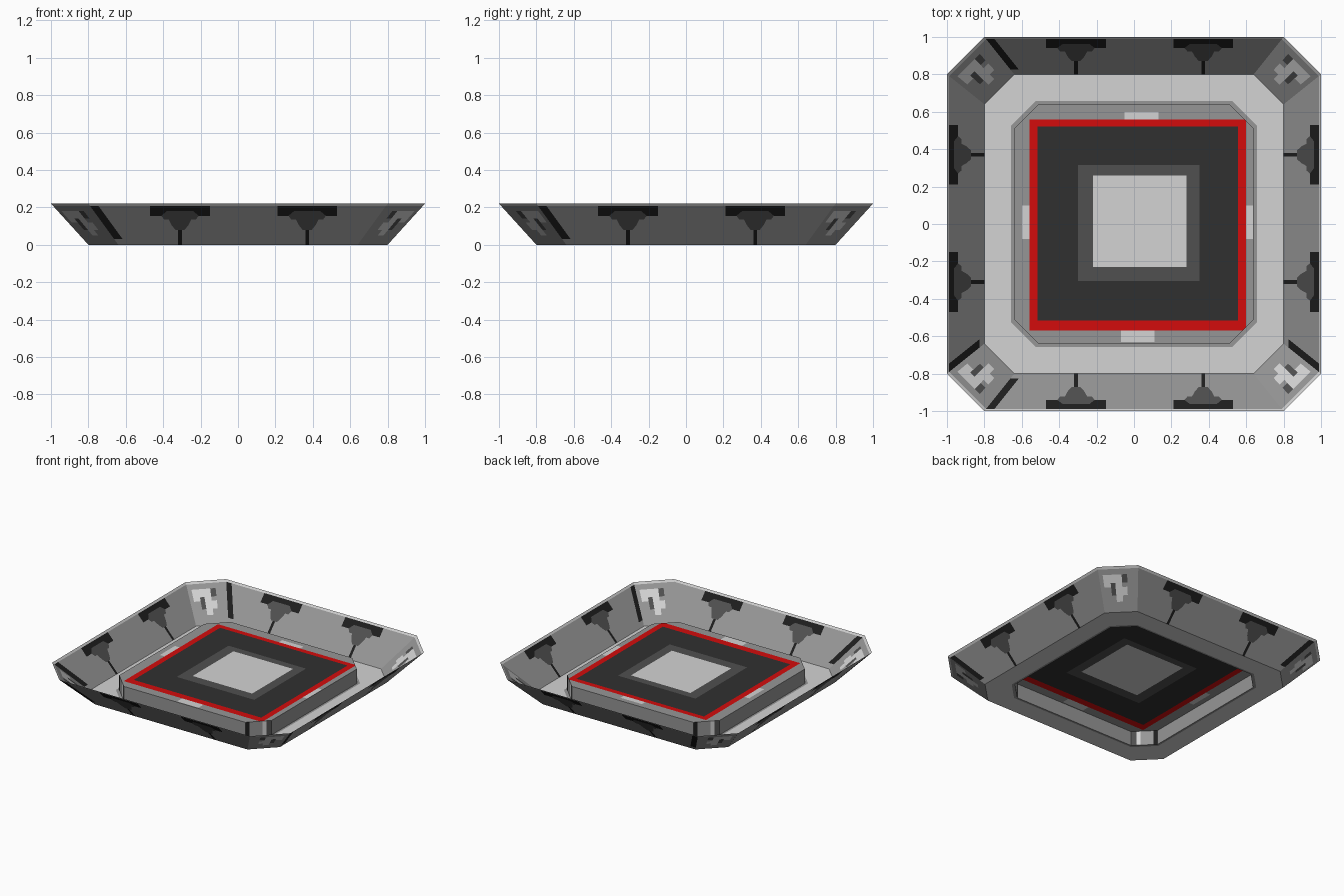
import bpy, bmesh
from mathutils import Vector

if "Cube" in bpy.data.objects:
    bpy.data.objects.remove(bpy.data.objects["Cube"])

# ---- flat colours ----
def colour(name, srgb):
    m = bpy.data.materials.new(name)
    m.diffuse_color = [((c / 255 + 0.055) / 1.055) ** 2.4 for c in srgb] + [1]
    m.use_nodes = True
    m.node_tree.nodes["Principled BSDF"].inputs["Base Color"].default_value = m.diffuse_color
    return m

MATS = [colour("mid grey", (150, 150, 150)), colour("pale grey", (212, 212, 212)),
        colour("charcoal", (48, 48, 48)), colour("black", (30, 30, 30)),
        colour("dark grey", (80, 80, 80)), colour("red", (212, 12, 12)),
        colour("rim grey", (205, 205, 205))]
GREY, PALE, CHARCOAL, BLACK, DARK, RED, RIM = range(7)
H = 0.22        # rim height
TOP = 0.11      # platform height


def finish(name, bm):
    bmesh.ops.remove_doubles(bm, verts=bm.verts, dist=1e-5)
    me = bpy.data.meshes.new(name)
    bm.to_mesh(me)
    bm.free()
    for m in MATS:
        me.materials.append(m)
    ob = bpy.data.objects.new(name, me)
    bpy.context.collection.objects.link(ob)


def face(bm, pts, mat, facing):
    f = bm.faces.new([bm.verts.new(p) for p in pts])
    f.material_index = mat
    f.normal_update()
    if f.normal.dot(Vector(facing)) < 0:
        f.normal_flip()
    return f


def octagon(a, b, z):
    return [(a, -b, z), (a, b, z), (b, a, z), (-b, a, z),
            (-a, b, z), (-a, -b, z), (-b, -a, z), (b, -a, z)]


def depth(z):
    return 0.8 + 0.2 * z / H


def edge(z):
    return 0.64 + 0.16 * z / H


# ---- sloped side walls with T-shaped brackets ----
# rows: z low, z high, (black, dark) half widths at low and at high, end stripe
ROWS = [(0.0, 0.03, (.01, 0), (.01, 0), 0), (0.03, 0.08, (.01, 0), (.01, 0), 1),
        (0.08, 0.105, (.025, .025), (.045, .045), 1), (0.105, 0.135, (.045, .045), (.06, .06), 1),
        (0.135, 0.155, (.085, .085), (.10, .10), 1), (0.155, 0.18, (.16, .10), (.16, .07), 1),
        (0.18, 0.207, (.16, 0), (.16, 0), 1), (0.207, H, (0, 0), (0, 0), 0)]


def breaks(z, half, stripe):
    b, g = half
    pts = [-edge(z), -edge(z) + 0.045 * stripe]
    for c in (-0.31, 0.37):
        pts += [c - b, c - g, c + g, c + b]
    return pts + [edge(z)]


CELLS = [BLACK, GREY, BLACK, DARK, BLACK, GREY, BLACK, DARK, BLACK, GREY]
WALLS = {"front": lambda u, d, z: (u, -d, z), "back": lambda u, d, z: (u, d, z),
         "left": lambda u, d, z: (-d, u, z), "right": lambda u, d, z: (d, u, z)}
for side, place in WALLS.items():
    bm = bmesh.new()
    for z0, z1, lo, hi, stripe in ROWS:
        a, b = breaks(z0, lo, stripe), breaks(z1, hi, stripe)
        for i, mat in enumerate(CELLS):
            if a[i + 1] - a[i] + b[i + 1] - b[i] < 1e-4:
                continue
            mat = RIM if z0 > 0.2 else mat
            face(bm, [place(a[i], depth(z0), z0), place(a[i + 1], depth(z0), z0),
                      place(b[i + 1], depth(z1), z1), place(b[i], depth(z1), z1)],
                 mat, (0, 0, 1))
    finish(side + "_wall", bm)

# ---- corner panels with pale painted patches ----
ZS = [0, 0.05, 0.08, 0.12, 0.14, 0.18, 0.207, H]
TS = [0, 0.1, 0.28, 0.4, 0.58, 0.72, 1]
PATCH = {(1, 3): PALE, (2, 3): PALE, (3, 3): PALE, (4, 3): PALE, (4, 2): PALE,
         (2, 4): PALE, (2, 2): DARK, (3, 2): DARK, (4, 4): DARK, (4, 1): PALE, (3, 1): PALE}
bm = bmesh.new()
for sx in (-1, 1):
    for sy in (-1, 1):
        def spot(t, z):
            p = Vector((sx * depth(z), sy * edge(z), z))
            return p.lerp(Vector((sx * edge(z), sy * depth(z), z)), t)
        for r in range(len(ZS) - 1):
            for c in range(len(TS) - 1):
                mat = RIM if ZS[r] > 0.2 else PATCH.get((r, c), GREY)
                face(bm, [spot(TS[c], ZS[r]), spot(TS[c + 1], ZS[r]),
                          spot(TS[c + 1], ZS[r + 1]), spot(TS[c], ZS[r + 1])], mat, (0, 0, 1))
finish("corner_panels", bm)

# ---- floor ring, with a grey margin beside the platform ----
bm = bmesh.new()
rings = [octagon(0.8, 0.64, 0), octagon(0.657, 0.525, 0), octagon(0.64, 0.51, 0)]
for outer, inner, mat in zip(rings, rings[1:], (PALE, GREY)):
    for i in range(8):
        j = (i + 1) % 8
        face(bm, [outer[i], outer[j], inner[j], inner[i]], mat, (0, 0, 1))
finish("floor_ring", bm)

# ---- platform sides, open underneath; corner facets carry stripes ----
bm = bmesh.new()
low = [Vector(p) for p in octagon(0.64, 0.51, 0)]
for i in range(8):
    a, b = low[i], low[(i + 1) % 8]
    strips = [(0, 1, GREY)]
    if i % 2:
        strips = [(0, .15, BLACK), (.15, .65, GREY), (.65, .8, PALE), (.8, 1, DARK)]
    for t0, t1, mat in strips:
        p, q = a.lerp(b, t0), a.lerp(b, t1)
        up = Vector((0, 0, TOP))
        face(bm, [p, q, q + up, p + up], mat, a + b)
finish("platform_sides", bm)

# ---- platform top, cut into nested painted rectangles and edge tabs ----
# later entries lie over earlier ones: x min, x max, y min, y max, colour
PAINT = [(-.05, .13, .5, .6, PALE), (-.07, .11, -.63, -.5, PALE),
         (-.6, -.5, -.08, .1, PALE), (.5, .635, -.08, .1, PALE),
         (-.56, .6, -.57, .56, RED), (-.515, .555, -.515, .52, CHARCOAL),
         (-.3, .35, -.305, .315, DARK), (-.22, .28, -.23, .26, PALE)]
bm = bmesh.new()
face(bm, octagon(0.64, 0.51, TOP), GREY, (0, 0, 1))
for x0, x1, y0, y1, _ in PAINT:
    for co, no in (((x0, 0, 0), (1, 0, 0)), ((x1, 0, 0), (1, 0, 0)),
                   ((0, y0, 0), (0, 1, 0)), ((0, y1, 0), (0, 1, 0))):
        bmesh.ops.bisect_plane(bm, geom=bm.verts[:] + bm.edges[:] + bm.faces[:],
                               plane_co=co, plane_no=no)
for f in bm.faces:
    c = f.calc_center_median()
    for x0, x1, y0, y1, mat in PAINT:
        if x0 < c.x < x1 and y0 < c.y < y1:
            f.material_index = mat
finish("platform_top", bm)
